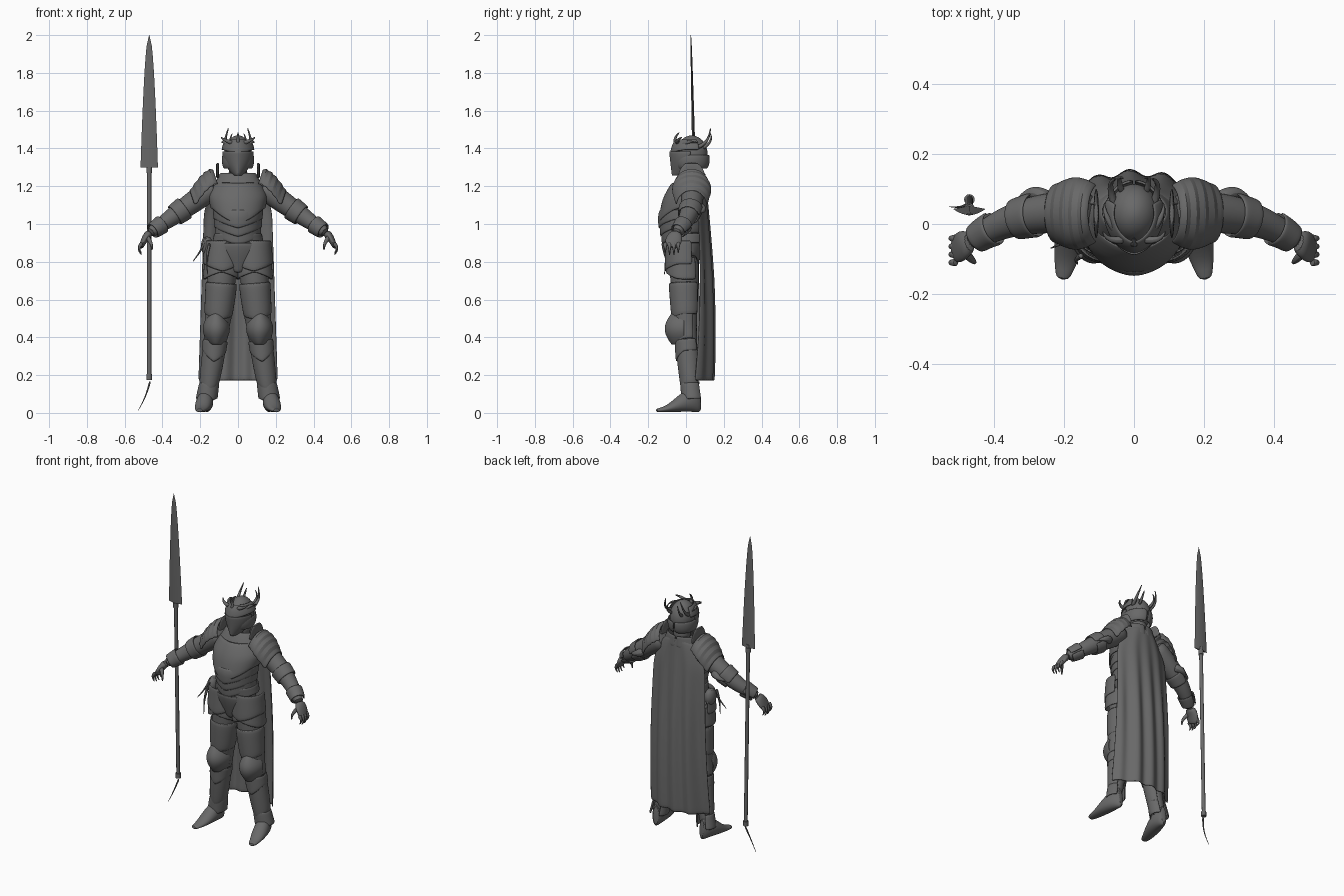
import bpy, math
from math import sin, cos, pi, tau
from mathutils import Vector

cube = bpy.data.objects.get("Cube")
if cube:
    bpy.data.objects.remove(cube, do_unlink=True)

steel = bpy.data.materials.new("dark_grey_steel")
steel.use_nodes = True
steel.diffuse_color = (.14, .14, .14, 1)
steel.node_tree.nodes["Principled BSDF"].inputs["Base Color"].default_value = steel.diffuse_color
SIDEWAYS, DEPTHWAYS, UPWARD = Vector((1, 0, 0)), Vector((0, 1, 0)), Vector((0, 0, 1))


def make(name, verts, faces, mirror=False, smooth=True, thick=0):
    mesh = bpy.data.meshes.new(name)
    mesh.from_pydata(verts, [], faces)
    mesh.materials.append(steel)
    part = bpy.data.objects.new(name, mesh)
    bpy.context.collection.objects.link(part)
    if mirror:
        part.modifiers.new("Mirror", 'MIRROR')
    if thick:
        solid = part.modifiers.new("Solidify", 'SOLIDIFY')
        solid.thickness, solid.offset = thick, 0
    if smooth:
        part.modifiers.new("Subdivision", 'SUBSURF').levels = 1
    bpy.ops.object.select_all(action='DESELECT')
    part.select_set(True)
    bpy.context.view_layer.objects.active = part
    bpy.ops.object.mode_set(mode='EDIT')
    bpy.ops.mesh.select_all(action='SELECT')
    bpy.ops.mesh.normals_make_consistent(inside=False)
    bpy.ops.object.mode_set(mode='OBJECT')
    bpy.ops.object.shade_smooth_by_angle(angle=math.radians(40))


def grid_faces(rows, columns, wrap=False):
    """Quads over rows of vertices, optionally closed around each row."""
    faces = []
    for row in range(rows - 1):
        for column in range(columns if wrap else columns - 1):
            after = (column + 1) % columns
            low, high = row * columns, (row + 1) * columns
            faces.append((low + column, low + after, high + after, high + column))
    return faces


def loft(name, rings, sides=20, arc=None, dip=0, keel=0, flat=False, ref=DEPTHWAYS, **options):
    """Rings are (x, y, z, across, depth). An arc in degrees leaves an open plate;
    dip lowers the front of the last ring to a V and keel draws out a front ridge."""
    verts, last = [], len(rings) - 1
    columns = sides + 1 if arc else sides
    for i, (x, y, z, across, depth) in enumerate(rings):
        ahead, behind = rings[min(i + 1, last)], rings[max(i - 1, 0)]
        along = -UPWARD if flat else (Vector(ahead[:3]) - Vector(behind[:3])).normalized()
        deep = (ref - along * ref.dot(along)).normalized()
        side = along.cross(deep)
        reach = math.radians(arc) if arc else pi
        for column in range(columns):
            angle = reach * (2 * column / sides - 1)
            front = max(0, 1 - abs(angle) / 1.2)
            point = Vector((x, y, z)) + side * across * sin(angle) - deep * (depth * cos(angle) + keel * front)
            point.z -= dip * front * (i / last) ** 2
            verts.append(point)
    faces = grid_faces(last + 1, columns, wrap=not arc)
    if not arc:
        faces += [tuple(range(columns)), tuple(range(last * columns, len(verts)))]
    make(name, verts, faces, thick=.008 if arc else 0, **options)


def steps(rule, count=8):
    """Rings from a rule of t running from 0 to 1."""
    return [rule(k / count) for k in range(count + 1)]


def blend(rings, t):
    place = t * (len(rings) - 1)
    i = max(0, min(int(place), len(rings) - 2))
    return [a + (b - a) * (place - i) for a, b in zip(rings[i], rings[i + 1])]


def shell(name, body, start, stop, grow, flare=0, **options):
    """Armour plate that follows part of a body form at a small distance."""
    def ring(t):
        x, y, z, across, depth = blend(body, start + (stop - start) * t)
        gap = grow + flare * t
        return x, y, z, across + gap, depth + gap
    loft(name, steps(ring, 4), **options)


def spike(name, start, end, radius, bend=(0, 0, 0), **options):
    """Tapered horn, finger or strap that bows sideways by bend."""
    def ring(t):
        point = Vector(start).lerp(Vector(end), t) + Vector(bend) * sin(pi * t)
        width = radius * (1 - .8 * t)
        return *point, width, width
    loft(name, steps(ring, 6), sides=8, **options)


# Body forms
trunk = [(.03, .09, .06), (0, .14, .1), (-.01, .12, .12), (-.01, .11, .1), (0, .13, .09), (0, .05, .05)]
TORSO = [(0, y, 1.25 - i / 10, across, depth) for i, (y, across, depth) in enumerate(trunk)]


def leg_ring(t):
    radius = .08 - .05 * t + .006 * abs(sin(tau * t))
    return .08 + .09 * t ** 1.5, .045 * t * t - .01, .85 - .8 * t, radius, radius


def arm_ring(t):
    radius = .062 - .034 * t * t
    return .12 + .35 * t, .035 - .09 * t ** 3, 1.2 - .25 * t, radius, radius


def helmet_ring(t):
    angle = .1 + 2.5 * t
    return 0, .03, 1.37 + .1 * cos(angle), .075 * sin(angle), .087 * sin(angle)


LEG, ARM, HELMET = steps(leg_ring), steps(arm_ring), steps(helmet_ring)
loft("torso", TORSO, flat=True)
loft("leg", LEG, mirror=True)
loft("arm", ARM, mirror=True)
loft("helmet", HELMET, flat=True)
loft("neck", steps(lambda t: (0, .04, 1.32 - .1 * t, .05, .05), 2), flat=True)

# Layered trunk armour
shell("breastplate", TORSO, .06, .34, .01, flare=.007, flat=True, arc=125, dip=.09, keel=.01)
for i in range(3):
    top = .35 + .09 * i
    shell(f"belly_plate_{i + 1}", TORSO, top, top + .1, .006, flare=.004, flat=True, arc=110, dip=.05, keel=.008)
shell("back_plate", TORSO, .1, .6, .004, flat=True, arc=179)
shell("gorget", TORSO, -.04, .1, .012, flat=True, arc=179, dip=.03)
shell("belt", TORSO, .6, .7, .014, flat=True, arc=179, dip=.03)
shell("crotch_plate", TORSO, .7, .98, .018, flat=True, arc=45, dip=.02, keel=.01)

# Leg armour
shell("upper_hip_plate", LEG, -.08, .08, .014, flare=.008, flat=True, arc=115, dip=.04, mirror=True)
shell("lower_hip_plate", LEG, .03, .18, .012, flare=.008, flat=True, arc=130, dip=-.04, mirror=True)
shell("thigh_guard", LEG, .2, .42, .005, flare=.004, arc=150, dip=.02, mirror=True)
shell("knee_wing", LEG, .38, .58, .006, arc=125, dip=.04, mirror=True)
shell("shin_band", LEG, .58, .66, .009, arc=140, dip=.05, mirror=True)
shell("shin_guard", LEG, .6, .88, .005, flare=.003, arc=150, dip=.03, mirror=True)


def knee_ring(t):
    bulge = .04 * sin(pi * t)
    return .115, 0, .53 - .17 * t, .03 + bulge, .07 + bulge


loft("knee_cap", steps(knee_ring), flat=True, arc=85, mirror=True)


# Armoured boots
def boot_ring(t):
    height = .01 + .06 * cos(t * pi / 2) ** 2
    return .16 + .045 * t, .08 - .24 * t, height + .003, height, .018 + .028 * sin(pi * t ** .8)


def boot_profile(t):
    x, y, z, height, width = boot_ring(t)
    return x, y, z, width, height


loft("boot", steps(boot_profile), ref=UPWARD, mirror=True)
shell("boot_cuff", LEG, .86, .97, .008, flare=.014, flat=True, arc=150, dip=.02, mirror=True)

# Arm armour
shell("elbow_guard", ARM, .46, .62, .007, arc=175, mirror=True)
shell("wrist_guard", ARM, .8, .95, .008, arc=175, mirror=True)
spike("elbow_spur", (.25, .07, 1.09), (.33, .07, 1.06), .03, bend=(0, .02, 0), mirror=True)

# Hands
loft("palm", steps(lambda t: (.465 + .05 * t ** .7, -.05 - .03 * t, .955 - .08 * t, .024 - .012 * t,
                              .03 + .015 * sin(pi * t)), 4), mirror=True)
for i in range(4):
    y = .023 * i - .11
    tip = .83 + .01 * abs(i - 1.5)
    spike(f"finger_{i + 1}", (.507, y, .9), (.51, y, tip), .013, bend=(.015, 0, 0), mirror=True)
spike("thumb", (.485, -.08, .935), (.455, -.11, .86), .016, bend=(-.01, -.01, 0), mirror=True)

# Shoulder guards made of overlapping arched lames
LAMES, SEGMENTS = 5, 14
verts = []
for row in range(2 * LAMES):
    slide = (row + row % 2 / 2) / (2 * LAMES - 1)
    lift = .012 * (row % 2)
    half = .08 + .022 * sin(pi * min(slide, 1))
    for k in range(SEGMENTS + 1):
        angle = 1.5 * (2 * k / SEGMENTS - 1)
        drop = .085 * (1 - cos(angle))
        verts.append((.13 + .115 * slide + lift / 2 - drop / 3, .03 + half * sin(angle),
                      1.285 - .11 * slide ** 1.7 + lift - drop))
make("shoulder_guard", verts, grid_faces(2 * LAMES, SEGMENTS + 1), mirror=True, thick=.008)
loft("shoulder_collar", steps(lambda t: (.108, .03, 1.24 + .085 * t, .008, .075 - .04 * t * t), 4), mirror=True)

# Pointed visor, brow and neck guard
loft("visor", steps(lambda t: (0, .02 - .025 * t, 1.385 - .13 * t, .08 - .06 * t * t, .085 - .04 * t)),
     flat=True, arc=95, keel=.022)
shell("brow_guard", HELMET, .22, .5, .012, flat=True, arc=115, dip=.02, keel=.016)
shell("helmet_neck_guard", HELMET, .6, .95, .006, flare=.02, flat=True, arc=179)

# Crown of horns
spike("crown_front_horn", (0, -.05, 1.42), (0, -.035, 1.485), .014, bend=(0, -.015, 0))
spike("crown_side_horn", (.03, -.045, 1.43), (.09, -.02, 1.46), .014, bend=(.01, -.01, 0), mirror=True)
spike("crown_wing", (.05, -.02, 1.42), (.085, .06, 1.43), .014, bend=(.01, 0, .01), mirror=True)
spike("crown_tall_horn", (.055, .05, 1.4), (.05, .13, 1.51), .014, bend=(.015, .02, -.015), mirror=True)
spike("crown_rear_horn", (.035, .09, 1.4), (.03, .13, 1.48), .011, bend=(.01, .02, 0), mirror=True)

# Cape with hanging folds
ROWS, COLUMNS = 24, 48
verts = []
for row in range(ROWS + 1):
    fall = row / ROWS
    width = .105 + .07 * min(1, 7 * fall) ** .7 + .035 * fall
    back = .1 + .07 * sin(1.7 * fall) - .03 * fall
    for column in range(COLUMNS + 1):
        across = 2 * column / COLUMNS - 1
        fold = .01 * min(1, 2 * fall) * cos(13 * across + fall)
        wrap = (.045 + .05 * fall) * abs(across) ** 2.5
        verts.append((across * width, back - wrap + fold, 1.255 - 1.085 * fall - .03 * across ** 2 * (1 - fall)))
make("cape", verts, grid_faces(ROWS + 1, COLUMNS + 1), thick=.006)

# Pouch and straps at the right hip
loft("pouch", steps(lambda t: (-.165, -.01, .935 - .1 * t, .018 + .015 * sin(pi * t), .025 + .02 * sin(pi * t)), 4),
     flat=True)
spike("pouch_strap", (-.17, -.03, .93), (-.24, -.07, .8), .01, bend=(.01, 0, 0))
spike("hip_tassel", (-.15, -.09, .9), (-.16, -.115, .73), .01, bend=(-.01, 0, 0))


# Leaning spear with a long blade and a loose ribbon
def blade_ring(t):
    taper = math.sqrt(1 - t)
    return -.47, .043 - .017 * t, 1.3 + .7 * t, .001 + .045 * taper, .001 + .008 * taper


loft("spear_blade", steps(blade_ring, 12), sides=4, smooth=False)
loft("spear_shaft", steps(lambda t: (-.47, .045 + .025 * t, 1.32 - 1.12 * t, .011, .011), 1), smooth=False)
for name, y, z in (("spear_socket", .045, 1.3), ("spear_butt", .07, .205)):
    loft(name, steps(lambda t: (-.47, y, z - .03 * t, .015, .015), 1), smooth=False)
spike("spear_ribbon", (-.465, .07, .17), (-.53, .05, .01), .006, bend=(.008, -.01, 0))
